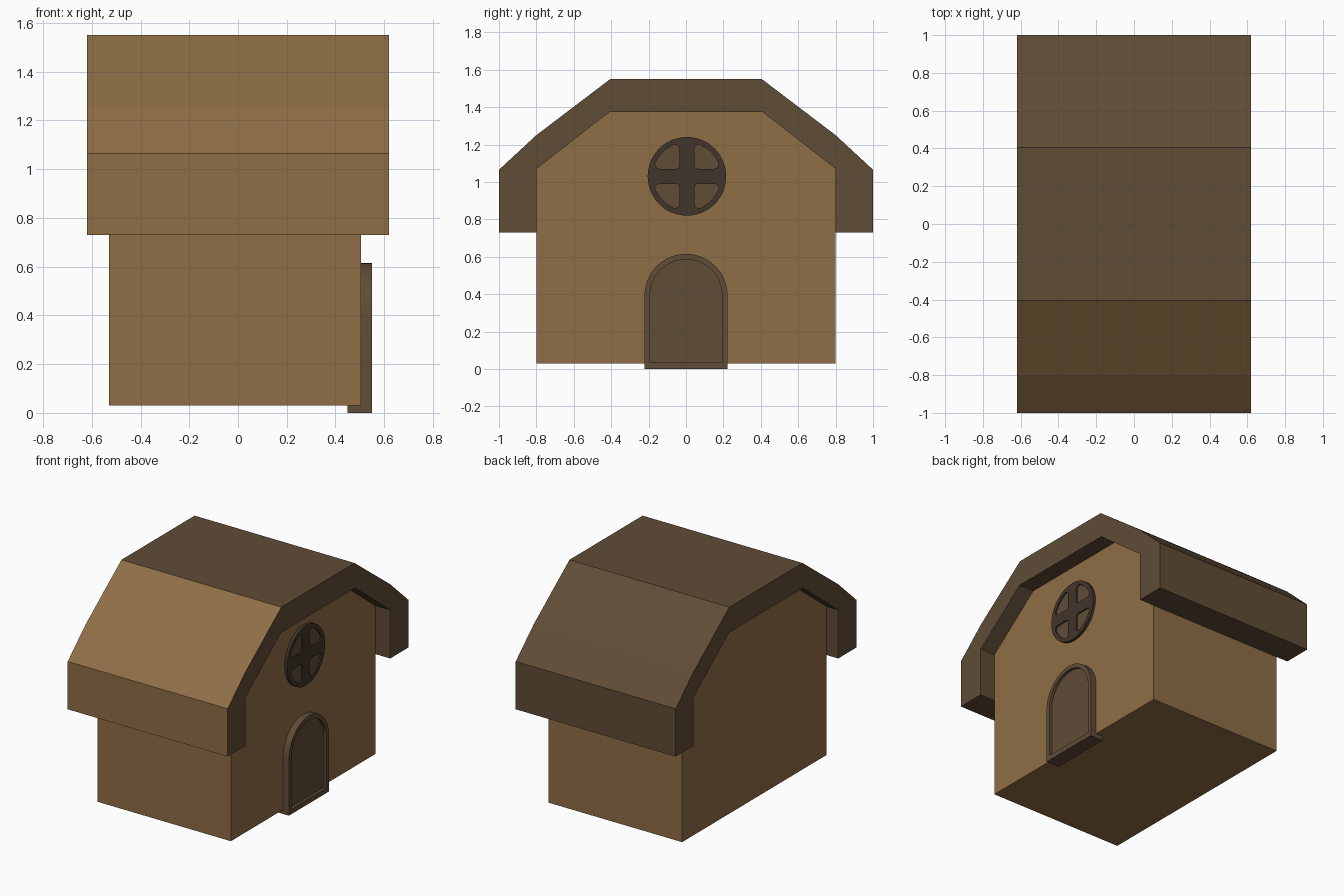
import bpy, math
from mathutils import Matrix

if "Cube" in bpy.data.objects:
    bpy.data.objects.remove(bpy.data.objects["Cube"])


def material(name, rgb):
    m = bpy.data.materials.new(name)
    m.diffuse_color = (*rgb, 1)
    m.use_nodes = True
    m.node_tree.nodes["Principled BSDF"].inputs["Base Color"].default_value = m.diffuse_color
    return m


WALL = material("light wood", (0.275, 0.156, 0.061))
DARK = material("dark wood", (0.117, 0.072, 0.037))
FRAME = material("window dark", (0.053, 0.036, 0.023))

# local x, y, z become world y, z, x
AXES = Matrix(((0, 0, 1, 0), (1, 0, 0, 0), (0, 1, 0, 0), (0, 0, 0, 1)))


def prism(name, outlines, x0, x1, mat, smooth=False):
    """Extrude (y, z) outlines along x; inner outlines become holes."""
    cu = bpy.data.curves.new(name, 'CURVE')
    cu.dimensions, cu.fill_mode, cu.extrude = '2D', 'BOTH', (x1 - x0) / 2
    for pts in outlines:
        s = cu.splines.new('POLY')
        s.points.add(len(pts) - 1)
        for p, (y, z) in zip(s.points, pts):
            p.co = (y, z, 0, 1)
        s.use_cyclic_u = True
        s.use_smooth = False
    tmp = bpy.data.objects.new(name + "_curve", cu)
    bpy.context.collection.objects.link(tmp)
    bpy.context.view_layer.update()
    me = bpy.data.meshes.new_from_object(tmp)
    bpy.data.objects.remove(tmp)
    me.transform(Matrix.Translation(((x0 + x1) / 2, 0, 0)) @ AXES)
    me.materials.clear()
    me.materials.append(mat)
    ob = bpy.data.objects.new(name, me)
    bpy.context.collection.objects.link(ob)
    if smooth:
        bpy.ops.object.select_all(action='DESELECT')
        ob.select_set(True)
        bpy.context.view_layer.objects.active = ob
        bpy.ops.object.shade_smooth_by_angle(angle=math.radians(30))
    return ob


def mirrored(half):
    return half + [(-y, z) for y, z in reversed(half)]


def arc(cy, cz, r, a0, a1, n):
    return [(cy + r * math.cos(math.radians(a0 + (a1 - a0) * i / n)),
             cz + r * math.sin(math.radians(a0 + (a1 - a0) * i / n))) for i in range(n + 1)]


def arch(w, z0, spring):
    return [(-w, z0), (w, z0)] + arc(0, spring, w, 0, 180, 24)


# House body
gable = [(0.8, 1.07), (0.41, 1.373)]
prism("house_body", [mirrored([(0.8, 0.03)] + gable)], -0.53, 0.505, WALL)

# Roof shell with eaves; its front slope and front eave are light
outer = [(1.0, 0.73), (1.0, 1.065), (0.8, 1.25), (0.405, 1.55)]
inner = [(0.8, 0.73)] + gable
roof = prism("roof", [mirrored(outer) + mirrored(inner)[::-1]], -0.62, 0.62, DARK)
roof.data.materials.append(WALL)
for f in roof.data.polygons:
    if f.normal.y < -0.3 and f.center.y < 0:
        f.material_index = 1

# Arched door: frame with a recessed panel
prism("door_frame", [arch(0.222, 0, 0.393), arch(0.193, 0.035, 0.393)], 0.45, 0.55, DARK, True)
prism("door_panel", [arch(0.2, 0.03, 0.393)], 0.46, 0.53, DARK, True)

# Round window: four rounded panes cut in a disc
CY, CZ = 0.005, 1.03
pane = (arc(0.06, 0.06, 0.02, 180, 270, 4) + arc(0.145, 0.065, 0.025, -90, 15, 5)
        + arc(0, 0, 0.182, 27, 63, 6) + arc(0.065, 0.145, 0.025, 75, 180, 5))
holes = [[(CY + sy * y, CZ + sz * z) for y, z in pane] for sy in (1, -1) for sz in (1, -1)]
prism("window_frame", [arc(CY, CZ, 0.21, 0, 352.5, 47)] + holes, 0.49, 0.525, FRAME, True)
prism("window_panes", [arc(CY, CZ, 0.2, 0, 352.5, 47)], 0.495, 0.515, DARK, True)
